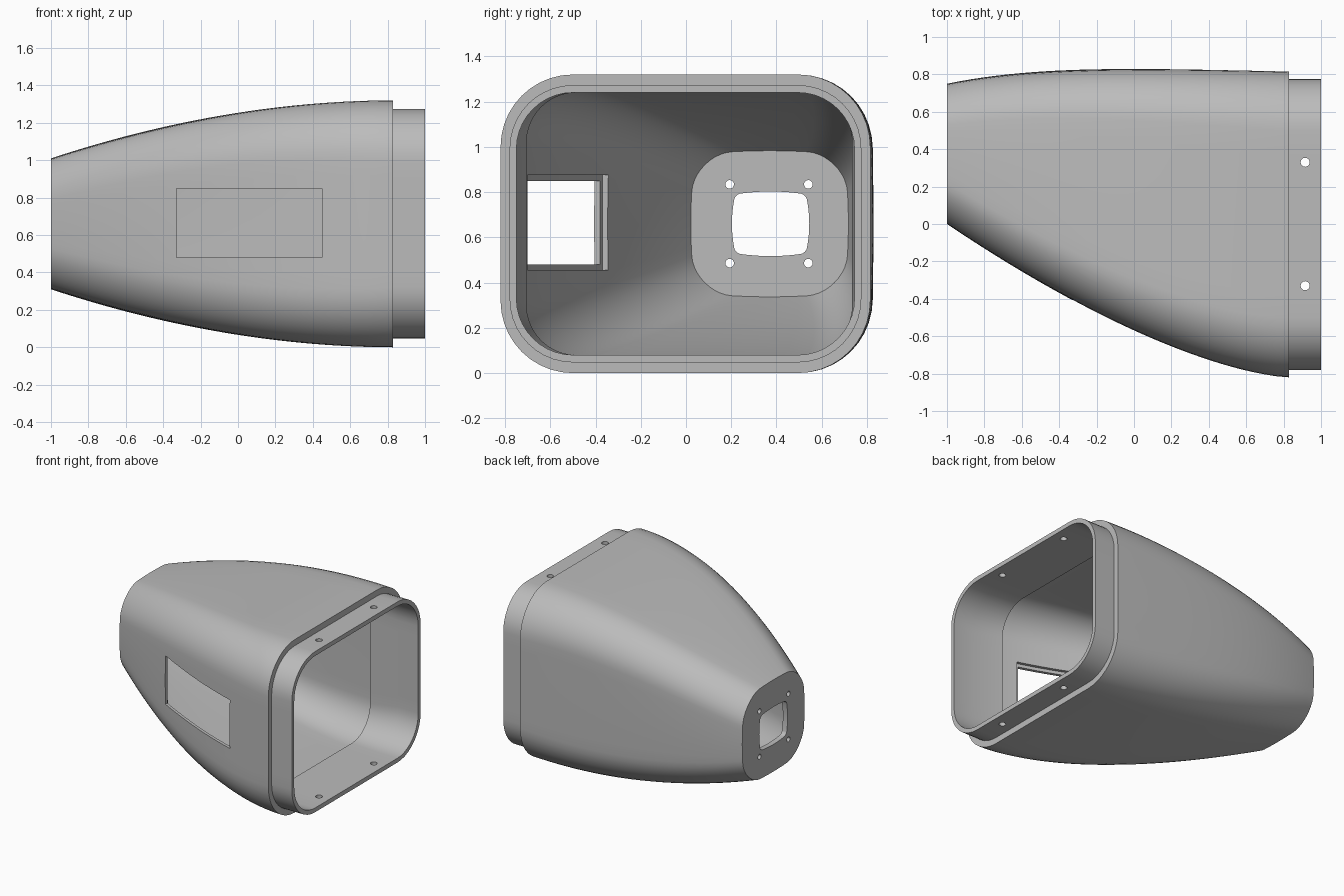
import bpy, bmesh, math
from mathutils import Matrix, Vector

cube = bpy.data.objects.get("Cube")
if cube:
    bpy.data.objects.remove(cube, do_unlink=True)

MID = 0.66      # height of the long axis
BODY_END = 0.83  # where the fairing meets the mounting lip

grey = bpy.data.materials.new("plain_grey")
grey.use_nodes = True
grey.diffuse_color = (0.5, 0.5, 0.5, 1)
grey.node_tree.nodes["Principled BSDF"].inputs["Base Color"].default_value = (0.5, 0.5, 0.5, 1)


def ring(x, y0, y1, half_z, r, bulge=0.0, arc=10, side=8):
    """Rounded rectangle in the YZ plane with optionally bulging sides."""
    cy, hy = (y0 + y1) / 2, (y1 - y0) / 2
    corners = []
    for k, (sy, sz) in enumerate([(1, 1), (-1, 1), (-1, -1), (1, -1)]):
        for i in range(arc + 1):
            a = (k + i / arc) * math.pi / 2
            corners.append(Vector((sy * (hy - r) + r * math.cos(a),
                                   sz * (half_z - r) + r * math.sin(a))))
    flat = []
    for i, p in enumerate(corners):
        flat.append(p)
        if i % (arc + 1) == arc:
            q = corners[(i + 1) % len(corners)]
            flat += [p.lerp(q, j / side) for j in range(1, side)]
    return [(x, cy + p.x * (1 - bulge * (p.y / half_z) ** 2),
             MID + p.y * (1 - bulge * (p.x / hy) ** 2)) for p in flat]


def taper(x):
    """0 where the body meets the lip, 1 at the nose."""
    return max(0.0, (BODY_END - x) / (BODY_END + 1))


def low_side(x):
    return -0.82 + 0.82 * taper(x) ** 1.5


def body_ring(x, wall=0.0):
    """Section of the tapering body, moved inward by the wall thickness."""
    s = taper(x)
    return ring(x, low_side(x) + wall * 1.2, 0.815 + 0.04 * s - 0.105 * s ** 4 - wall,
                0.66 - 0.31 * s ** 1.95 - wall, 0.32 - 0.11 * s - wall, 0.06 * s ** 2)


def make_object(name, bm):
    bmesh.ops.recalc_face_normals(bm, faces=bm.faces[:])
    mesh = bpy.data.meshes.new(name)
    bm.to_mesh(mesh)
    bm.free()
    mesh.materials.append(grey)
    obj = bpy.data.objects.new(name, mesh)
    bpy.context.collection.objects.link(obj)
    return obj


def loft(name, rings, closed):
    """Skin successive rings; closed joins the last to the first, else capped."""
    bm = bmesh.new()
    loops = [[bm.verts.new(p) for p in r] for r in rings]
    n = len(loops[0])
    pairs = list(zip(loops, loops[1:]))
    if closed:
        pairs.append((loops[-1], loops[0]))
    else:
        bm.faces.new(loops[0])
        bm.faces.new(loops[-1])
    for a, b in pairs:
        for i in range(n):
            j = (i + 1) % n
            bm.faces.new((a[i], a[j], b[j], b[i]))
    return make_object(name, bm)


def drill(name, centre, radius, depth, axis):
    bm = bmesh.new()
    turn = Matrix.Rotation(math.pi / 2, 4, 'Y') if axis == 'X' else Matrix.Identity(4)
    bmesh.ops.create_cone(bm, cap_ends=True, segments=24, radius1=radius, radius2=radius,
                          depth=depth, matrix=Matrix.Translation(centre) @ turn)
    return make_object(name, bm)


def window_block(name, x0, x1, half_z, start, steps=10):
    """Block that follows the sloping side from a given depth inward."""
    rings = []
    for i in range(steps + 1):
        x = x0 + (x1 - x0) * i / steps
        y = low_side(x) + start
        rings.append([(x, y, 0.665 - half_z), (x, y + 0.3, 0.665 - half_z),
                      (x, y + 0.3, 0.665 + half_z), (x, y, 0.665 + half_z)])
    return loft(name, rings, False)


# Hollow shell: nose, tapering skin, stepped lip, inner sleeve, cavity, nose opening
STEPS = 28
NOSE_IN = -0.955
SLEEVE_END = 0.6
outer = [body_ring(-1 + (BODY_END + 1) * i / STEPS) for i in range(STEPS + 1)]
lip = [ring(x, -0.78, 0.775, 0.613, 0.28) for x in (BODY_END, 1)]
sleeve = [ring(1, -0.75, 0.745, 0.58, 0.25), ring(BODY_END, -0.75, 0.745, 0.58, 0.25),
          ring(SLEEVE_END, -0.705, 0.735, 0.58, 0.22)]
cavity = [body_ring(SLEEVE_END - 0.005 + (NOSE_IN - SLEEVE_END) * i / STEPS, 0.04)
          for i in range(STEPS + 1)]
opening = [ring(x, 0.203, 0.545, 0.143, 0.025, 0.09) for x in (NOSE_IN - 0.005, -1)]
shell = loft("fairing_shell", outer + lip + sleeve + cavity + opening, True)

# Side window with a rebate on the inside, plus screw holes
cutters = [window_block("window_cutter", -0.33, 0.45, 0.185, -0.1),
           window_block("rebate_cutter", -0.352, 0.472, 0.21, 0.025)]
for y in (-0.33, 0.33):
    cutters.append(drill("lip_hole_cutter", (0.915, y, MID), 0.024, 2, 'Z'))
for y in (0.193, 0.541):
    for z in (0.486, 0.834):
        cutters.append(drill("nose_hole_cutter", (-1, y, z), 0.019, 0.2, 'X'))

bpy.ops.object.select_all(action='DESELECT')
bpy.context.view_layer.objects.active = shell
shell.select_set(True)
for cutter in cutters:
    cutter.hide_render = True
    mod = shell.modifiers.new("cut", 'BOOLEAN')
    mod.operation = 'DIFFERENCE'
    mod.solver = 'EXACT'
    mod.object = cutter
    bpy.ops.object.modifier_apply(modifier=mod.name)
    bpy.data.objects.remove(cutter, do_unlink=True)

bpy.ops.object.shade_smooth_by_angle(angle=math.radians(30))
